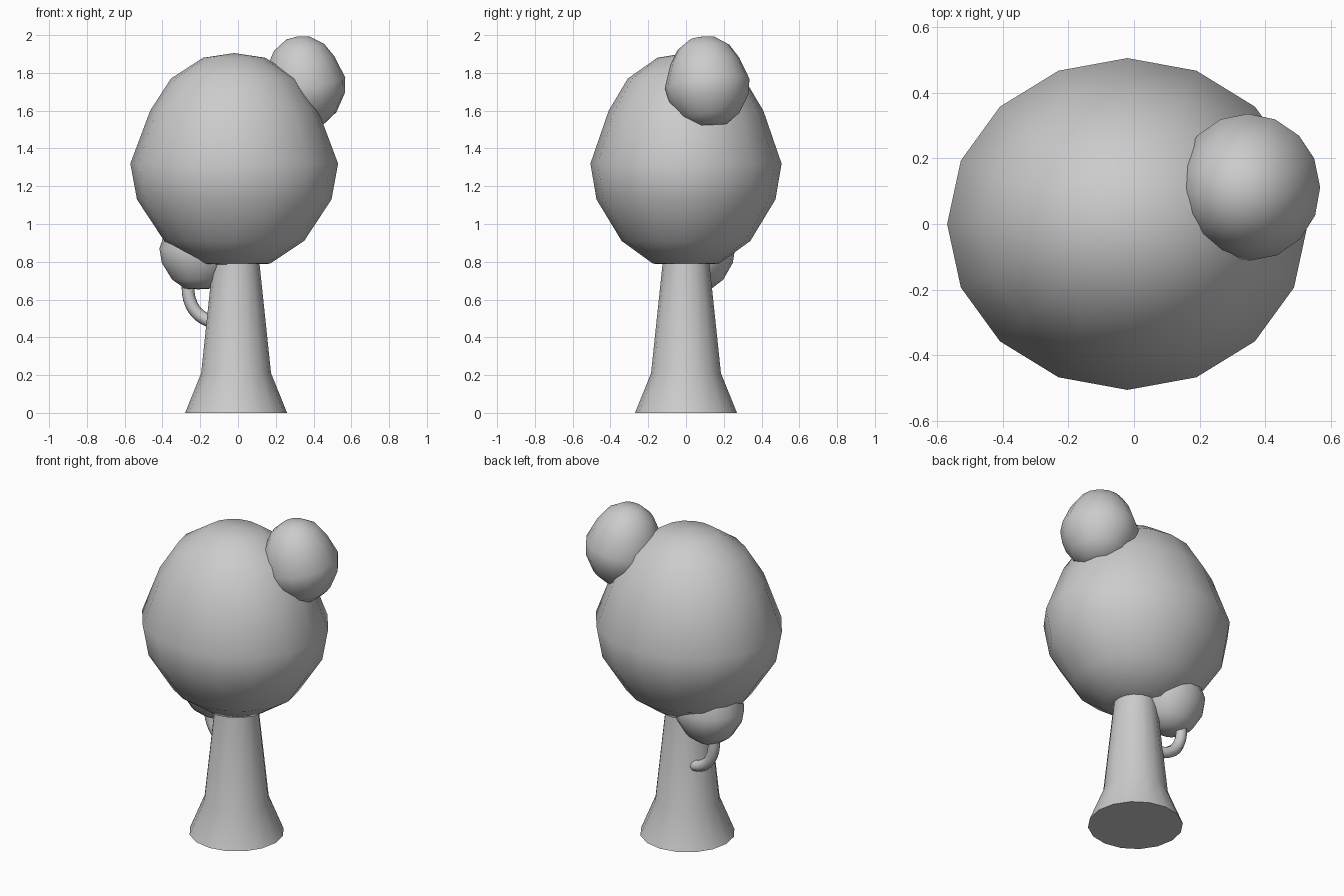
import bpy
import bmesh
from math import radians, sin, cos, tau
from mathutils import Matrix, Vector

cube = bpy.data.objects.get("Cube")
if cube:
    bpy.data.objects.remove(cube)

GREY = (0.6, 0.6, 0.6, 1.0)
grey = bpy.data.materials.new("plain grey")
grey.use_nodes = True
grey.diffuse_color = GREY
grey.node_tree.nodes["Principled BSDF"].inputs["Base Color"].default_value = GREY


def lathe(name, profile, sides, smooth_angle):
    """Turn a bottom-to-top (radius, height) profile round z; radius 0 makes a pole."""
    bm = bmesh.new()
    rings = []
    for r, z in profile:
        count = sides if r > 0 else 1
        rings.append([bm.verts.new((r * cos(tau * i / sides), r * sin(tau * i / sides), z))
                      for i in range(count)])
    for low, high in zip(rings, rings[1:]):
        for i in range(sides):
            j = (i + 1) % sides
            loop = [low[i % len(low)], low[j % len(low)],
                    high[j % len(high)], high[i % len(high)]]
            bm.faces.new(list(dict.fromkeys(loop)))
    if len(rings[0]) > 1:
        bm.faces.new(rings[0][::-1])
    if len(rings[-1]) > 1:
        bm.faces.new(rings[-1])
    mesh = bpy.data.meshes.new(name)
    bm.to_mesh(mesh)
    bm.free()
    mesh.materials.append(grey)
    obj = bpy.data.objects.new(name, mesh)
    bpy.context.collection.objects.link(obj)
    bpy.ops.object.select_all(action="DESELECT")
    obj.select_set(True)
    bpy.context.view_layer.objects.active = obj
    bpy.ops.object.shade_smooth_by_angle(angle=radians(smooth_angle))
    return obj


# Flared trunk running up into the crown
trunk = lathe("trunk", [(0.27, 0), (0.185, 0.21), (0.125, 0.78), (0.11, 0.92)], 16, 40)
trunk.location.x = -0.01

# Leaf masses: one egg-like profile, fuller below the middle, reused at three sizes
LEAF = [(0, -0.54), (0.19, -0.53), (0.37, -0.41), (0.515, -0.19), (0.55, 0),
        (0.445, 0.28), (0.335, 0.45), (0.165, 0.56), (0, 0.585)]


def leaves(name, location, scale, tilt=(0, 0, 0)):
    obj = lathe(name, LEAF, 16, 60)
    obj.location = location
    obj.scale = scale
    obj.rotation_euler = [radians(a) for a in tilt]


leaves("main_crown", (-0.02, 0, 1.32), (1, 0.92, 1))
leaves("upper_leaf_cluster", (0.35, 0.112, 1.745), (0.4, 0.41, 0.43), (6, -8, 0))
leaves("lower_leaf_cluster", (-0.21, 0.07, 0.87), (0.375, 0.345, 0.4))

# Curved side branch holding the lower leaf cluster
curve = bpy.data.curves.new("side_branch", "CURVE")
curve.dimensions = "3D"
curve.bevel_depth = 0.034
curve.bevel_resolution = 2
curve.resolution_u = 5
curve.use_fill_caps = True
spline = curve.splines.new("BEZIER")
path = [(-0.09, 0.08, 0.48), (-0.17, 0.095, 0.495), (-0.245, 0.1, 0.57), (-0.268, 0.1, 0.74)]
spline.bezier_points.add(len(path) - 1)
for point, co in zip(spline.bezier_points, path):
    point.co = co
    point.handle_left_type = point.handle_right_type = "AUTO"
curve.materials.append(grey)
branch = bpy.data.objects.new("side_branch", curve)
bpy.context.collection.objects.link(branch)
